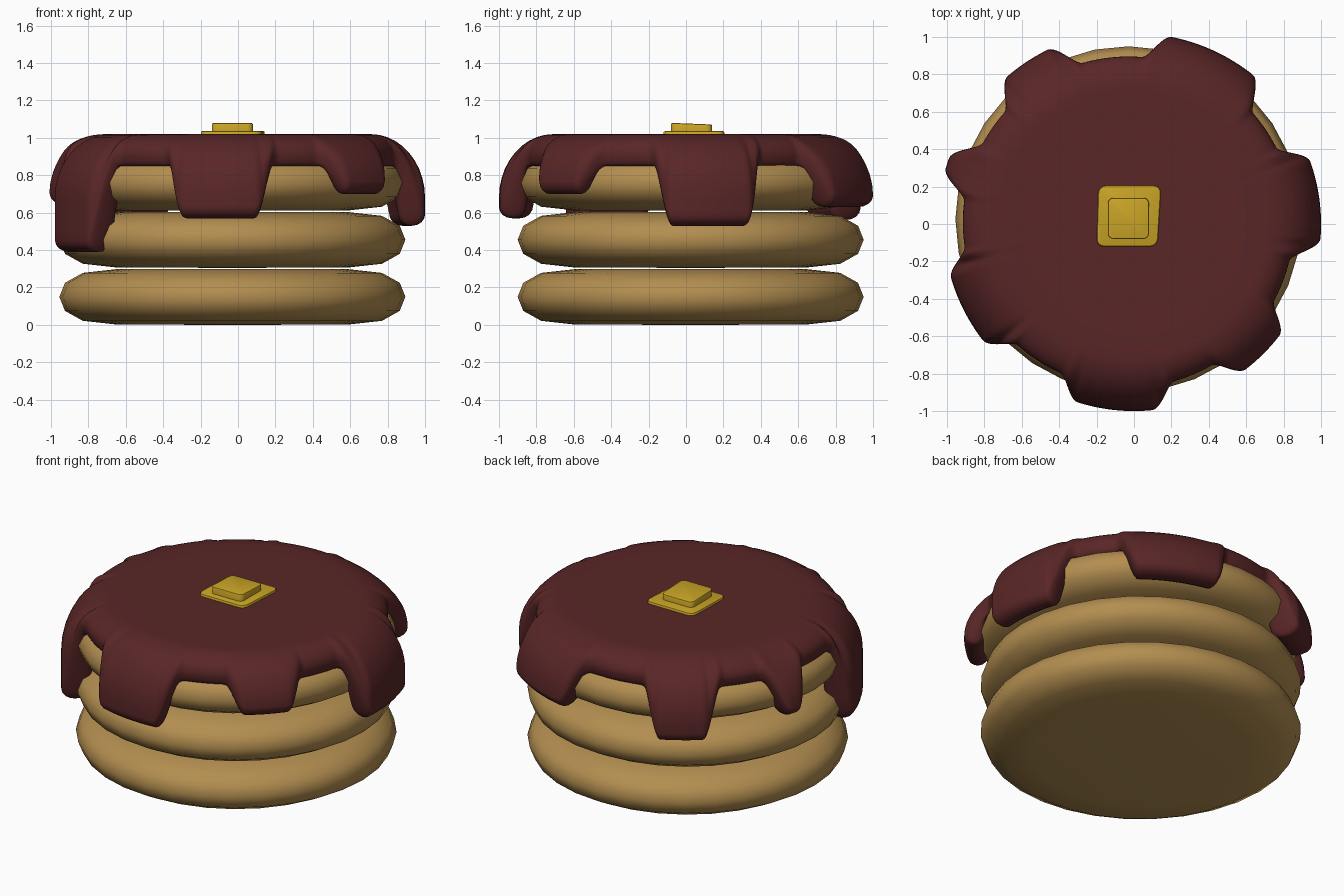
import bpy, bmesh, math

if "Cube" in bpy.data.objects:
    bpy.data.objects.remove(bpy.data.objects["Cube"])

def material(name, rgb):
    m = bpy.data.materials.new(name)
    m.diffuse_color = (*rgb, 1)
    m.use_nodes = True
    m.node_tree.nodes["Principled BSDF"].inputs["Base Color"].default_value = m.diffuse_color
    return m

PANCAKE = material("golden_pancake", (0.45, 0.27, 0.08))
SYRUP = material("dark_syrup", (0.10, 0.019, 0.020))
BUTTER = material("yellow_butter", (0.60, 0.38, 0.02))

def finish(bm, name, mat, angle=50):
    bmesh.ops.recalc_face_normals(bm, faces=bm.faces)
    me = bpy.data.meshes.new(name)
    bm.to_mesh(me)
    bm.free()
    ob = bpy.data.objects.new(name, me)
    bpy.context.collection.objects.link(ob)
    me.materials.append(mat)
    bpy.ops.object.select_all(action='DESELECT')
    ob.select_set(True)
    bpy.context.view_layer.objects.active = ob
    bpy.ops.object.shade_smooth_by_angle(angle=math.radians(angle))
    return ob

def sweep(name, mat, profile_at, n, centre=(0, 0), close_end=False, angle=50):
    """Revolve a profile that may change with direction; first point is the pole."""
    bm = bmesh.new()
    rings = []
    for i in range(n):
        a = 2 * math.pi * i / n
        rings.append([bm.verts.new((centre[0] + r * math.cos(a), centre[1] + r * math.sin(a), z))
                      for r, z in profile_at(math.degrees(a))])
    for i in range(n):
        p, q = rings[i], rings[(i + 1) % n]
        for k in range(len(p) - 1):
            bm.faces.new((p[k], q[k], q[k + 1], p[k + 1]))
    bmesh.ops.remove_doubles(bm, verts=bm.verts, dist=1e-5)
    return finish(bm, name, mat, angle)

# Three stacked pancakes
half = [(0, 0), (0.62, 0.002), (0.80, 0.022), (0.895, 0.075), (0.925, 0.15)]
pancake = half + [(r, 0.30 - z) for r, z in half[-2::-1]]
for i, label in enumerate(("bottom", "middle", "top")):
    sweep(label + "_pancake", PANCAKE,
          lambda d, i=i: [(r, z + 0.305 * i) for r, z in pancake], 32, (-0.03, 0.025))

# Syrup drips: start angle, end angle, lowest z, outer radius
DRIPS = [(48, 82, 0.63, 1.02), (-8, 23, 0.53, 1.0), (-56, -34, 0.70, 0.98),
         (249, 279, 0.57, 1.0), (193, 221, 0.39, 1.02), (157, 167, 0.64, 1.05),
         (113, 134, 0.56, 1.04)]
TOP, EDGE, LIP = 1.02, 0.85, 0.06

def smooth(x):
    x = min(1, max(0, x))
    return x * x * (3 - 2 * x)

def strength(deg, a0, a1, ramp):
    off = abs((deg - (a0 + a1) / 2 + 180) % 360 - 180)
    return smooth(0.5 + ((a1 - a0) / 2 - off) / (2 * ramp))

def syrup_profile(deg):
    a = math.radians(deg)
    rmax = 0.885 - 0.03 * math.cos(a) + 0.01 * math.sin(a)
    zb, base = EDGE, rmax
    for a0, a1, low, rad in DRIPS:
        zb -= (EDGE - low) * strength(deg, a0, a1, 3.5)
        rmax += (rad - base) * strength(deg, a0 - 1, a1 + 1, 4.5)
    b = min(0.34, TOP - zb - LIP)
    flat = 0.71
    pts = [(0, TOP), (0.35, TOP), (0.6, TOP), (flat, TOP)]
    for k in range(1, 11):                      # rounded shoulder
        t = math.pi / 2 * k / 10
        pts.append((flat + (rmax - flat) * math.sin(t), TOP - b + b * math.cos(t)))
    z0, z1 = TOP - b, zb + LIP
    for k in range(1, 5):                       # outer wall
        pts.append((rmax, z0 + (z1 - z0) * k / 4 - 1e-4 * k))
    rin = min(0.86, rmax - 0.05)
    mid, hw = (rmax + rin) / 2, (rmax - rin) / 2
    for k in range(1, 9):                       # rounded lip
        t = math.pi * k / 8
        pts.append((mid + hw * math.cos(t), z1 - LIP * math.sin(t)))
    pts.append((0.80, max(z1, 0.88)))           # inner wall, hidden in the pancake
    return pts

sweep("syrup", SYRUP, syrup_profile, 480, angle=80)

# Butter: melted puddle and pat
def slab(name, corners, z0, z1, tilt, corner, bevel):
    bm = bmesh.new()
    lo = [bm.verts.new((x, y, z0)) for x, y in corners]
    hi = [bm.verts.new((x, y, z1 - tilt * y)) for x, y in corners]
    bm.faces.new(lo)
    bm.faces.new(hi)
    for i in range(4):
        j = (i + 1) % 4
        bm.faces.new((lo[i], lo[j], hi[j], hi[i]))
    bm.edges.ensure_lookup_table()
    up = [e for e in bm.edges if abs(e.verts[0].co.z - e.verts[1].co.z) > 0.5 * (z1 - z0)]
    bmesh.ops.bevel(bm, geom=up, offset=corner, segments=4, affect='EDGES', profile=0.5)
    rim = [e for e in bm.edges if min(v.co.z for v in e.verts) > (z0 + z1) / 2]
    bmesh.ops.bevel(bm, geom=rim, offset=bevel, segments=2, affect='EDGES', profile=0.5)
    finish(bm, name, BUTTER, 35)

slab("melted_butter", [(-0.20, -0.12), (0.125, -0.12), (0.145, 0.205), (-0.19, 0.205)],
     1.01, 1.036, 0, 0.04, 0.008)
slab("butter_pat", [(-0.14, -0.08), (0.08, -0.08), (0.08, 0.14), (-0.14, 0.14)],
     1.03, 1.077, 0.04, 0.03, 0.008)
